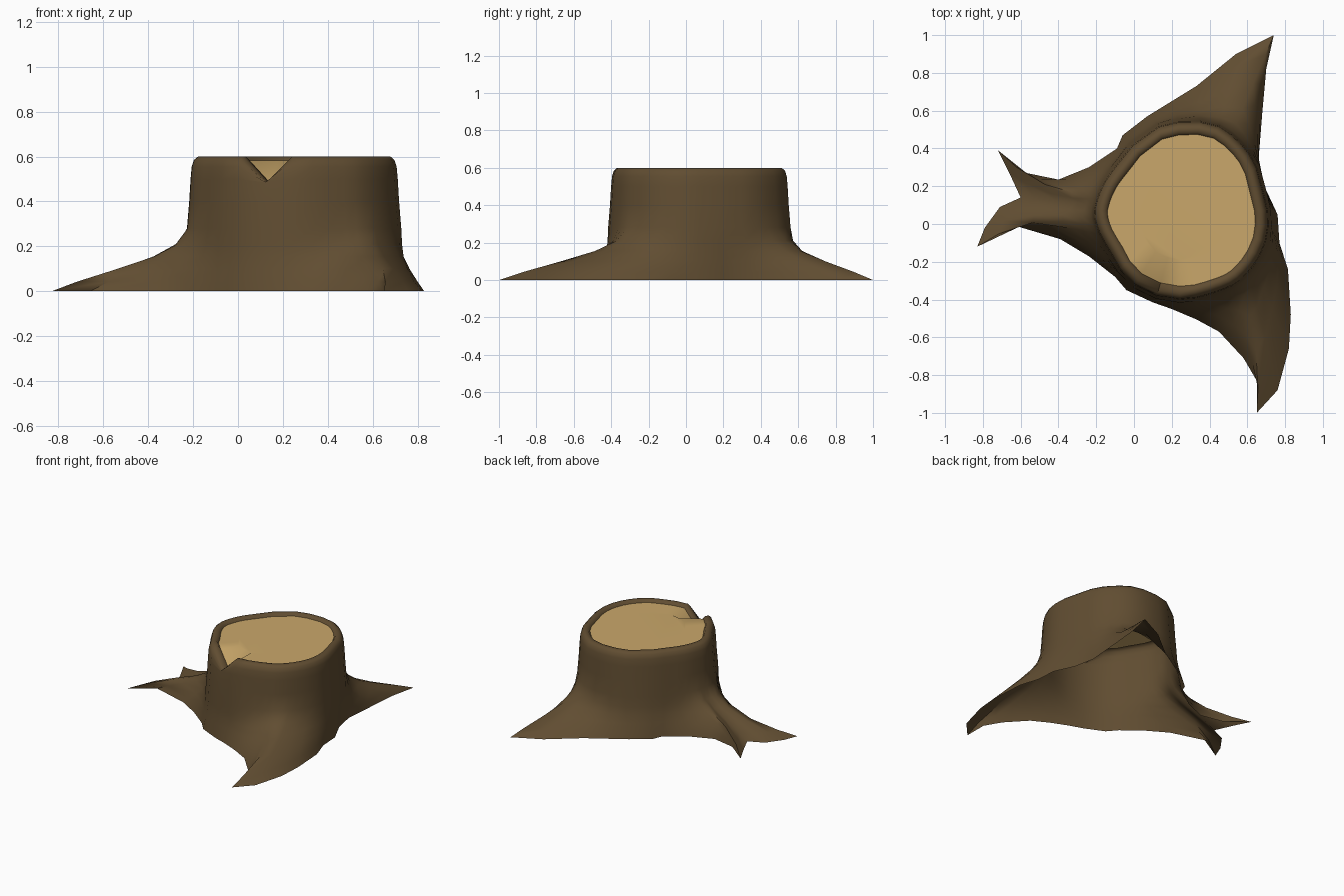
import bpy, math
from mathutils import Vector

if "Cube" in bpy.data.objects:
    bpy.data.objects.remove(bpy.data.objects["Cube"])

CENTRE = Vector((0.25, 0.07))

# Ground outline: x, y, and the angle where that column meets the trunk
BASE = [
    (.76, .05, 0), (.69, .20, 14), (.66, .35, 30), (.68, .60, 40), (.70, .82, 48),
    (.74, 1.0, 57), (.54, .90, 66), (.33, .73, 78), (.20, .65, 92), (.07, .57, 105),
    (-.06, .47, 127), (-.09, .40, 138), (-.24, .30, 150), (-.40, .235, 158),
    (-.57, .27, 164), (-.72, .39, 168), (-.66, .27, 172), (-.60, .14, 176),
    (-.71, .09, 180), (-.79, -.02, 185), (-.83, -.12, 190), (-.66, 0, 195),
    (-.39, -.08, 203), (-.24, -.17, 212), (-.10, -.28, 224), (-.04, -.35, 238),
    (.10, -.415, 254), (.20, -.45, 269), (.33, -.505, 280), (.45, -.57, 289),
    (.58, -.71, 298), (.65, -.83, 304), (.65, -1.0, 310), (.76, -.88, 316),
    (.82, -.66, 322), (.83, -.48, 330), (.815, -.24, 340), (.77, -.10, 350)]
# Columns that curve towards the middle of their root, by angle
BEND = {164: (-.42, .17), 168: (-.48, .14), 172: (-.45, .12), 185: (-.55, .09),
        190: (-.55, .08), 195: (-.45, .01), 310: (.68, -.68), 316: (.70, -.62)}
# Cut face outline: angle, radius
SHAPE = [(0, .388), (13, .375), (39, .40), (68, .422), (89, .403), (108, .39), (130, .358),
         (143, .345), (166, .372), (182, .393), (197, .378), (209, .362), (234, .392),
         (265, .40), (293, .397), (307, .413), (329, .41), (343, .405), (360, .388)]
ROOT = [(0, 0), (.2, .043), (.5, .10), (.76, .155), (.92, .21), (1, .28)]       # t, z
TRUNK = [(.077, .40), (.071, .50), (.066, .555), (.056, .585),
         (.038, .60), (.012, .60), (0, .582)]                                  # offset, z
NOTCH_ANGLE, NOTCH_Z = 254, .485


def on_trunk(angle, offset, scale=1):
    for (a0, r0), (a1, r1) in zip(SHAPE, SHAPE[1:]):
        if a0 <= angle <= a1:
            r = r0 + (r1 - r0) * (angle - a0) / (a1 - a0)
            break
    a = math.radians(angle)
    return CENTRE + Vector((math.cos(a), math.sin(a))) * (r * scale + offset)


def trunk_point(angle, offset, z):
    if angle == NOTCH_ANGLE:
        z = min(z, NOTCH_Z)
    return (*on_trunk(angle, offset), z)


def make_mesh(name, rings, colour, cap=False):
    n = len(rings[0])
    verts = [p for ring in rings for p in ring]
    faces = [(k * n + i, k * n + (i + 1) % n, (k + 1) * n + (i + 1) % n, (k + 1) * n + i)
             for k in range(len(rings) - 1) for i in range(n)]
    if cap:
        faces.append(tuple(range((len(rings) - 1) * n, len(rings) * n)))
    mesh = bpy.data.meshes.new(name)
    mesh.from_pydata(verts, [], faces)
    obj = bpy.data.objects.new(name, mesh)
    bpy.context.collection.objects.link(obj)
    mat = bpy.data.materials.new(colour[0])
    mat.diffuse_color = (*colour[1], 1)
    mat.use_nodes = True
    mat.node_tree.nodes["Principled BSDF"].inputs["Base Color"].default_value = mat.diffuse_color
    mesh.materials.append(mat)
    bpy.ops.object.select_all(action='DESELECT')
    obj.select_set(True)
    bpy.context.view_layer.objects.active = obj
    bpy.ops.object.shade_smooth_by_angle(angle=math.radians(65))
    return obj


# Bark: flaring roots, trunk wall and rounded rim with a notch (open underneath)
rings = []
for t, z in ROOT:
    ring = []
    for x, y, angle in BASE:
        foot, top = Vector((x, y)), on_trunk(angle, .087)
        bend = Vector(BEND.get(angle, (foot + top) / 2))
        p = foot * (1 - t) ** 2 + bend * 2 * t * (1 - t) + top * t * t
        ring.append((p.x, p.y, z))
    rings.append(ring)
rings += [[trunk_point(a, d, z) for _, _, a in BASE] for d, z in TRUNK]
make_mesh("bark", rings, ("dark brown bark", (.118, .074, .031)))

# Cut wood: flat top that dips into the notch
cap = [[trunk_point(a, 0, .582) for _, _, a in BASE],
       [(*on_trunk(a, 0, .65), .582) for _, _, a in BASE]]
make_mesh("cut_wood_top", cap, ("pale cut wood", (.59, .39, .145)), cap=True)
